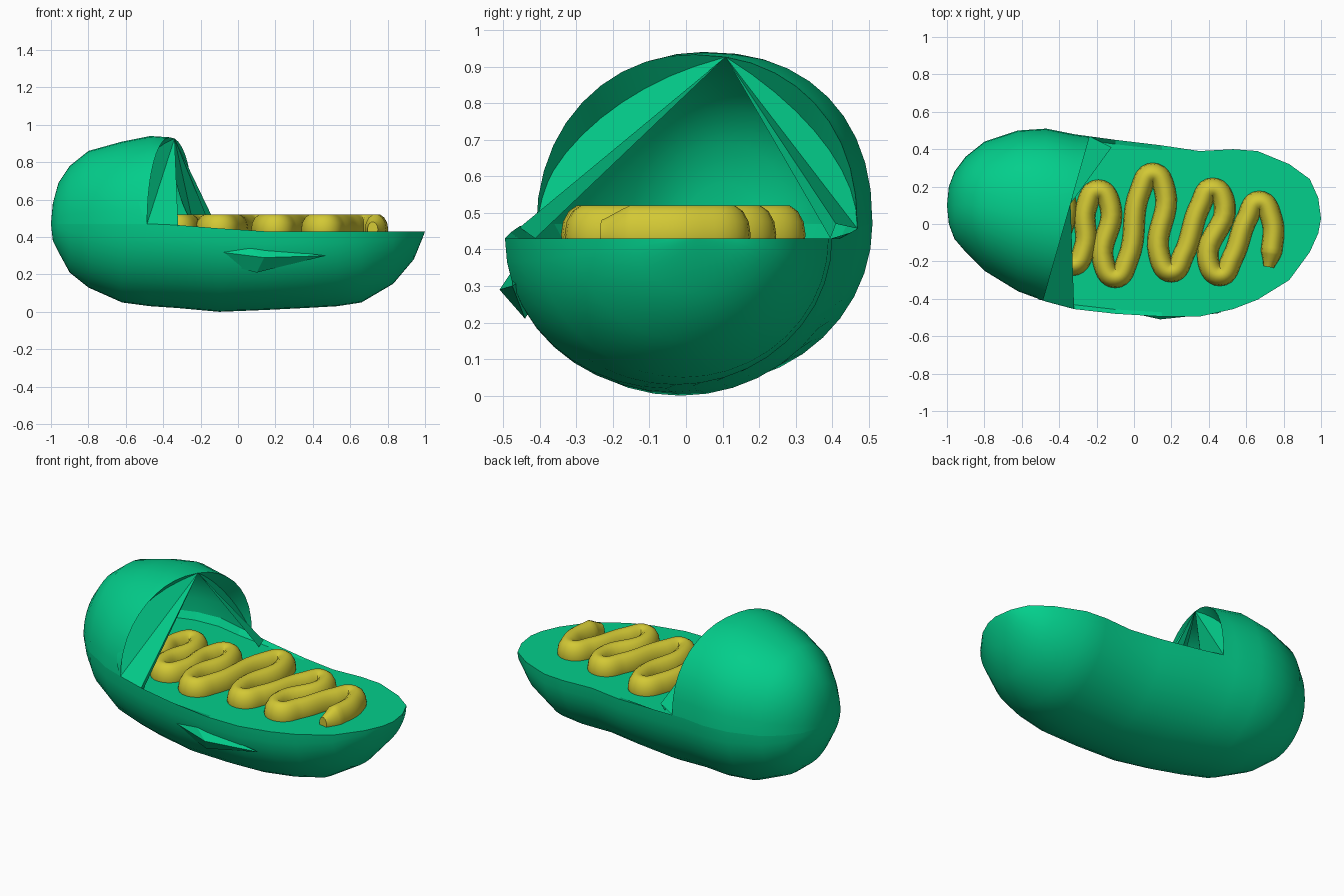
import bpy, bmesh, math
from mathutils import Vector

cube = bpy.data.objects.get("Cube")
if cube:
    bpy.data.objects.remove(cube, do_unlink=True)


def material(name, color):
    mat = bpy.data.materials.new(name)
    mat.use_nodes = True
    mat.diffuse_color = color
    bsdf = next(n for n in mat.node_tree.nodes if n.type == 'BSDF_PRINCIPLED')
    bsdf.inputs["Base Color"].default_value = color
    bsdf.inputs["Roughness"].default_value = 0.6
    return mat


green = material("shell green", (0.001, 0.62, 0.26, 1))
yellow = material("ribbon yellow", (0.65, 0.58, 0.035, 1))


def finish(name, bm, mat, angle=35):
    mesh = bpy.data.meshes.new(name)
    bm.to_mesh(mesh)
    bm.free()
    obj = bpy.data.objects.new(name, mesh)
    bpy.context.collection.objects.link(obj)
    mesh.materials.append(mat)
    bpy.ops.object.select_all(action='DESELECT')
    obj.select_set(True)
    bpy.context.view_layer.objects.active = obj
    bpy.ops.object.shade_smooth_by_angle(angle=math.radians(angle))
    return obj


def loft(rows):
    """Skin a list of equally long point rows."""
    bm = bmesh.new()
    grid = [[bm.verts.new(p) for p in row] for row in rows]
    for a, b in zip(grid, grid[1:]):
        for j in range(len(a) - 1):
            bm.faces.new((a[j], a[j + 1], b[j + 1], b[j]))
    bmesh.ops.remove_doubles(bm, verts=bm.verts, dist=0.0005)
    return bm


# Stations along the length: x, front y, back y, bottom z
stations = [
    (-1, .1, .1, .47), (-.99, 0, .2, .38), (-.96, -.08, .28, .32),
    (-.9, -.15, .36, .21), (-.8, -.25, .44, .13), (-.62, -.36, .5, .05),
    (-.47, -.415, .51, .03), (-.32, -.455, .48, .02), (-.1, -.48, .45, 0),
    (.15, -.495, .42, .01), (.35, -.495, .39, .02), (.53, -.455, .4, .03),
    (.66, -.405, .39, .05), (.83, -.3, .32, .15), (.94, -.15, .24, .28),
    (.985, -.05, .14, .39), (1, .03, .03, .43),
]
dome_tops = [.47, .58, .69, .78, .86, .91, .94, .93, .9]
FLOOR = .43
STEPS = 20


def rim_height(x):
    t = min(max((x + .4) / .5, 0), 1)
    return .47 + (FLOOR - .47) * t


def half_ring(x, y_from, y_to, z_end):
    """Half ellipse from one rim to the other through z_end."""
    rim = rim_height(x)
    mid, half = (y_from + y_to) / 2, (y_to - y_from) / 2
    ring = []
    for k in range(STEPS + 1):
        a = math.pi * k / STEPS
        c, s = math.cos(a), math.sin(a)
        # The back of the hood is a little fuller than the front
        if z_end > rim and c > 0:
            c, s = c ** .88, s ** .88
        ring.append((x, mid - half * c, rim + (z_end - rim) * s))
    return ring


# Lower hull
finish("lower_hull", loft([half_ring(*s) for s in stations]), green)

# Flat floor with a low sloping shoulder up to the rim
rows = []
for x, front, back, _ in stations[2:]:
    mid, half = (front + back) / 2, (back - front) / 2
    rim = rim_height(x)
    rows.append([(x, back, rim), (x, mid + half * .95, FLOOR),
                 (x, mid - half * .95, FLOOR), (x, front, rim)])
finish("inner_floor", loft(rows), green, 10)

# Hood: upper shell, cut off by a slanted upright plane
hood = loft([half_ring(x, back, front, top)
             for (x, front, back, _), top in zip(stations, dome_tops)])
cut = bmesh.ops.bisect_plane(
    hood, geom=hood.verts[:] + hood.edges[:] + hood.faces[:],
    plane_co=(-.37, 0, 0), plane_no=(1, -.284, 0), clear_outer=True)
rim_points = sorted((v.co.copy() for v in cut["geom_cut"]
                     if isinstance(v, bmesh.types.BMVert)), key=lambda p: p.y)
finish("hood", hood, green)

# Recessed panels between the hood rim and the triangular mouth
apex = min(rim_points, key=lambda p: abs(p.y - .1) if p.z > .7 else 9)
first, last = rim_points[0], rim_points[-1]


def mouth_edge(p):
    end = first if p.y < apex.y else last
    return end.lerp(apex, (p.y - end.y) / (apex.y - end.y))


def recess(p):
    q = mouth_edge(p)
    return p.lerp(q, .4) - Vector((.35 * (p - q).length, 0, 0))


finish("mouth_panels", loft([[mouth_edge(p) for p in rim_points],
                             [recess(p) for p in rim_points], rim_points]), green)

# Straight flaps that run from the top of the mouth down to the rim
flaps = bmesh.new()
for base, toe in ((first, Vector((-.32, -.455, .46))),
                  (last, Vector((-.12, .41, .47)))):
    inner = toe.lerp(base, .25) * .93
    inner.z = FLOOR
    tip, foot, outer, inside = (flaps.verts.new(p) for p in (apex, base, toe, inner))
    flaps.faces.new((tip, foot, outer))
    flaps.faces.new((tip, outer, inside))
finish("mouth_flaps", flaps, green, 10)

# Sharp fin on the front side
fin = bmesh.new()
for p in ((-.58, -.35, .38), (.14, -.51, .29), (.47, -.475, .3),
          (.05, -.47, .35), (.1, -.44, .21)):
    fin.verts.new(p)
bmesh.ops.convex_hull(fin, input=fin.verts)
finish("side_fin", fin, green, 10)

# Winding ribbon lying on the floor
turns = [(.67, .12), (.46, -.275), (.42, .19), (.2, -.255), (.1, .27),
         (-.1, -.285), (-.19, .18), (-.33, -.22), (-.43, .2), (-.54, -.15)]
path = [(.72, -.23), (.735, -.15)]
for x, y in turns:
    side = y - math.copysign(.09, y)
    path += [(x + .065, side), (x, y), (x - .065, side)]
curve = bpy.data.curves.new("ribbon", 'CURVE')
curve.dimensions = '3D'
curve.bevel_depth = .057
curve.bevel_resolution = 5
curve.resolution_u = 8
curve.use_fill_caps = True
spline = curve.splines.new('BEZIER')
spline.bezier_points.add(len(path) - 1)
for point, (x, y) in zip(spline.bezier_points, path):
    point.co = (x, y, 0)
    point.handle_left_type = point.handle_right_type = 'AUTO'
spline.bezier_points[0].radius = .5
curve.materials.append(yellow)
ribbon = bpy.data.objects.new("winding_ribbon", curve)
bpy.context.collection.objects.link(ribbon)
ribbon.location.z = .44
ribbon.scale.z = 1.45
bpy.ops.object.select_all(action='DESELECT')
ribbon.select_set(True)
bpy.context.view_layer.objects.active = ribbon
bpy.ops.object.convert(target='MESH')
bpy.ops.object.shade_smooth_by_angle(angle=math.radians(50))
